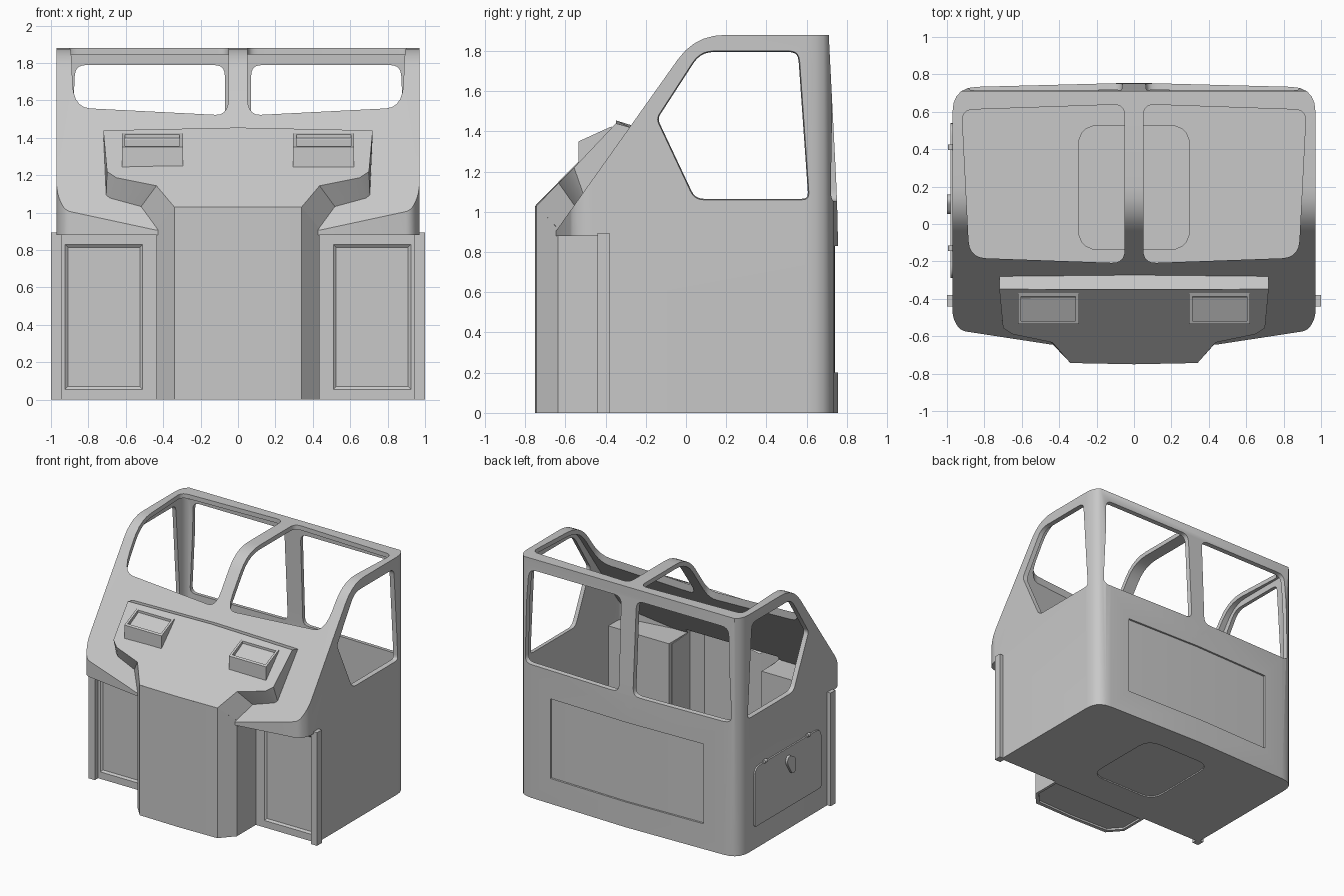
import bpy, bmesh, math
from mathutils import Vector

if "Cube" in bpy.data.objects:
    bpy.data.objects.remove(bpy.data.objects["Cube"])

T = 0.035  # wall thickness
grey = bpy.data.materials.new("plain grey")
grey.diffuse_color = (0.58, 0.58, 0.58, 1)
grey.use_nodes = True
grey.node_tree.nodes["Principled BSDF"].inputs["Base Color"].default_value = grey.diffuse_color


def rounded(pts, n=5):
    """Polygon whose corners (a, b, r) are rounded off over length r."""
    out = []
    for i, p in enumerate(pts):
        v = Vector(p[:2])
        r = p[2] if len(p) > 2 else 0
        if not r:
            out.append(v)
            continue
        a = v + (Vector(pts[i - 1][:2]) - v).normalized() * r
        b = v + (Vector(pts[(i + 1) % len(pts)][:2]) - v).normalized() * r
        for k in range(n + 1):
            t = k / n
            out.append(a * (1 - t) ** 2 + v * 2 * t * (1 - t) + b * t * t)
    return out


def offset(poly, d):
    """Move the polygon sides inward by d."""
    n = len(poly)
    area = sum(poly[i - 1].cross(poly[i]) for i in range(n))
    s = 1 if area > 0 else -1
    out = []
    for i, p in enumerate(poly):
        e1 = (p - poly[i - 1]).normalized()
        e2 = (poly[(i + 1) % n] - p).normalized()
        n1, n2 = Vector((-e1.y, e1.x)) * s, Vector((-e2.y, e2.x)) * s
        out.append(p + (n1 + n2) * d / (1 + n1.dot(n2)))
    return out


def mirrored(half):
    """Right-hand half outline from the centre line, completed to the left."""
    return half + [(-p[0], *p[1:]) for p in reversed(half) if abs(p[0]) > 1e-6]


def loft(name, a, b):
    bm = bmesh.new()
    va, vb = [bm.verts.new(p) for p in a], [bm.verts.new(p) for p in b]
    bm.faces.new(va)
    bm.faces.new(vb[::-1])
    n = len(a)
    for i in range(n):
        bm.faces.new((va[i], vb[i], vb[(i + 1) % n], va[(i + 1) % n]))
    bmesh.ops.recalc_face_normals(bm, faces=bm.faces)
    me = bpy.data.meshes.new(name)
    bm.to_mesh(me)
    bm.free()
    me.materials.append(grey)
    ob = bpy.data.objects.new(name, me)
    bpy.context.collection.objects.link(ob)
    return ob


def prism(name, poly, axis, lo, hi, taper=0):
    """Extrude a 2D outline along an axis; taper insets the lo end."""
    def place(p, h):
        return {"x": (h, p[0], p[1]), "y": (p[0], h, p[1]), "z": (p[0], p[1], h)}[axis]
    start = offset(poly, taper) if taper else poly
    return loft(name, [place(p, lo) for p in start], [place(p, hi) for p in poly])


def rect(a0, b0, a1, b1, r=0):
    return rounded([(a0, b0, r), (a1, b0, r), (a1, b1, r), (a0, b1, r)])


def boolean(ob, cutter, op="DIFFERENCE"):
    m = ob.modifiers.new("cut", "BOOLEAN")
    m.operation, m.solver, m.object = op, "EXACT", cutter
    bpy.context.view_layer.update()
    dg = bpy.context.evaluated_depsgraph_get()
    me = bpy.data.meshes.new_from_object(ob.evaluated_get(dg))
    ob.modifiers.clear()
    ob.data = me
    bpy.data.objects.remove(cutter)


def box(name, x0, x1, y0, y1, z0, z1):
    return prism(name, rect(min(x0, x1), y0, max(x0, x1), y1), "z", z0, z1)


# Cab shell: plan outline crossed with side profile, hollowed
plan = rounded(mirrored([(0, -.665), (.44, -.645), (.93, -.57, .035), (.97, -.5, .035),
                         (.97, .73, .13), (0, .755)]))
profile = rounded([(-.8, -.1), (-.8, .689), (.046, 1.88, .15), (.71, 1.88),
                   (.755, 1.0, .2), (.76, -.1)])
cab = prism("cab_shell", plan, "z", 0, 2)
boolean(cab, prism("c", profile, "x", -1.2, 1.2), "INTERSECT")
boolean(cab, box("c", -1.2, 1.2, -1, -.40, -.1, .88))
room = prism("room", offset(plan, T), "z", T, 2.1)
boolean(room, prism("c", offset(profile, T), "x", -1.25, 1.25), "INTERSECT")
for s in (-1, 1):
    boolean(room, box("c", s * .405, s * 1.3, -1.1, -.40 + T, -.2, .88 + T))
boolean(cab, room)


def nose_space():
    half = [(0, -.71), (.325, -.695), (.401, -.62), (.401, -.3)]
    return prism("c", rounded(mirrored(half)), "z", .03, .95)


boolean(cab, nose_space())

# Window openings
for s in (-1, 1):
    side = rounded([(-.17, 1.465, .04), (.06, 1.82, .08), (.58, 1.82, .07),
                    (.635, 1.04, .06), (.03, 1.04, .06)])
    boolean(cab, prism("c", side, "x", s * .9, s * 1.1, .03))
    rear = rounded([(s * .05, 1.04, .07), (s * .92, 1.04, .07),
                    (s * .89, 1.81, .08), (s * .05, 1.81, .08)])
    boolean(cab, prism("c", rear, "y", .6, .85, .03))
    roof = rounded([(s * .05, -.21, .07), (s * .88, -.18, .09),
                    (s * .92, .61, .06), (s * .05, .64, .06)])
    boolean(cab, prism("c", roof, "z", 1.25, 2))
    # Shallow recess on each lower front panel
    x0, x1 = sorted((s * .50, s * .935))
    boolean(cab, prism("c", rect(x0, .045, x1, .84), "y", -.388, -.408, .025))

# Recessed rear panel and floor hatch
boolean(cab, prism("c", rounded([(-.67, .722), (0, .741), (.67, .722), (.67, .9), (-.67, .9)]),
                   "z", .2, .83))
boolean(cab, prism("c", rect(-.3, -.14, .3, .53, .12), "z", -.1, .01))
prism("floor_hatch", rect(-.3, -.14, .3, .53, .12), "z", .03, .045)

# Hollow nose
nose_top = mirrored([(0, -.75, 1.03), (.34, -.743, 1.03), (.436, -.636, .915), (.436, -.40, .90)])
nose = loft("nose", [(x, y, 0) for x, y, z in nose_top], nose_top)
boolean(nose, nose_space())
boolean(nose, prism("c", rounded(mirrored([(0, -.725), (.33, -.712), (.414, -.62), (.414, -.42)])),
                    "z", -.1, .015))

# Raised hood plate lying on the slope
top = mirrored([(0, 1.455), (.72, 1.44), (.70, 1.22), (.65, 1.187), (.436, 1.144),
                (.34, 1.03), (0, 1.03)])
base = mirrored([(0, 1.43), (.72, 1.42), (.705, 1.09), (.685, 1.075), (.52, 1.03),
                 (.436, .915), (0, .915)])
loft("hood_plate", [(x, -.75 + (z - 1.03) / 1.06 + .02 * abs(x), z) for x, z in top],
     [(x, -.646 + (z - .9) / 1.408, z) for x, z in base])

# Lamp boxes and corner strips
for s in (-1, 1):
    lamp = prism("lamp_box", rounded([(-.535, 1.18), (-.535, 1.35), (-.37, 1.425), (-.37, 1.3)]),
                 "x", s * .295, s * .62)
    boolean(lamp, prism("c", rounded([(-.518, 1.325), (-.518, 1.6), (-.388, 1.6), (-.388, 1.395)]),
                        "x", s * .312, s * .603))
    box("corner_strip", s * .945, s * 1.0, -.44, -.38, 0, .895)

# Side hatch with hinges and handle
prism("side_hatch", rounded([(-.29, .18, .02), (.54, .18, .02), (.54, .65, .07), (-.29, .65, .07)]),
      "x", -.982, -.96)
for y in (-.13, .41):
    ring = [Vector((-.98 + .014 * math.cos(k * math.pi / 6), .655 + .014 * math.sin(k * math.pi / 6)))
            for k in range(12)]
    prism("hinge", ring, "y", y - .015, y + .015)
prism("hatch_handle", rounded([(.06, .44, .02), (.10, .44, .02), (.17, .56, .04), (.13, .60, .03),
                               (.05, .55, .03)]), "x", -1.0, -.975)

# Smooth shading with crisp edges
for ob in bpy.context.collection.objects:
    ob.data.shade_smooth()
    ob.data.set_sharp_from_angle(angle=math.radians(28))
